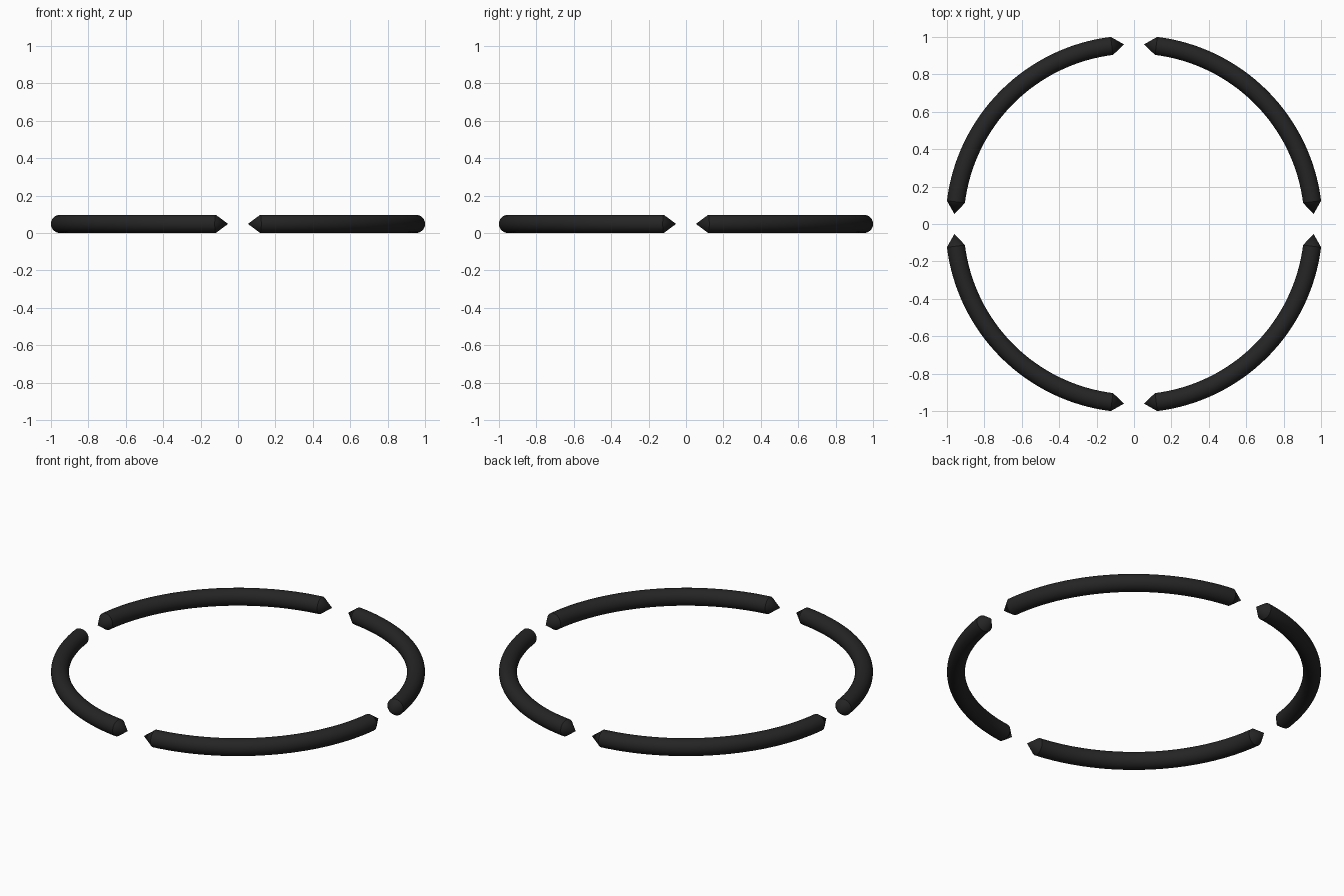
import bpy, bmesh, math
from mathutils import Vector

if "Cube" in bpy.data.objects:
    bpy.data.objects.remove(bpy.data.objects["Cube"])

TUBE = 0.0485          # tube radius
RING = 0.9595          # radius of the tube centre line
END = math.radians(7.1)  # angle from each axis where the tube body stops
TIP = 0.066            # length of the pointed end
SIDES, STEPS = 24, 32

black = bpy.data.materials.new("matte black")
black.diffuse_color = (0.018, 0.018, 0.018, 1)
black.use_nodes = True
black.node_tree.nodes["Principled BSDF"].inputs["Base Color"].default_value = black.diffuse_color


def arc_segment(name, start):
    """Quarter tube with a cone point on each end."""
    bm = bmesh.new()
    rings = []
    a0, a1 = start + END, start + math.pi / 2 - END
    for i in range(STEPS + 1):
        a = a0 + (a1 - a0) * i / STEPS
        ring = []
        for j in range(SIDES):
            t = 2 * math.pi * j / SIDES
            r = RING + TUBE * math.cos(t)
            ring.append(bm.verts.new((r * math.cos(a), r * math.sin(a),
                                      TUBE + TUBE * math.sin(t))))
        rings.append(ring)
    # tube body
    for p, q in zip(rings, rings[1:]):
        for j in range(SIDES):
            k = (j + 1) % SIDES
            bm.faces.new((p[j], p[k], q[k], q[j]))
    # pointed ends, straight along the tangent
    for ring, a, sign in ((rings[0], a0, -1), (rings[-1], a1, 1)):
        centre = Vector((RING * math.cos(a), RING * math.sin(a), TUBE))
        tangent = Vector((-math.sin(a), math.cos(a), 0))
        tip = bm.verts.new(centre + tangent * TIP * sign)
        for j in range(SIDES):
            bm.faces.new((ring[j], ring[(j + 1) % SIDES], tip))
    bmesh.ops.recalc_face_normals(bm, faces=bm.faces)
    mesh = bpy.data.meshes.new(name)
    bm.to_mesh(mesh)
    bm.free()
    mesh.materials.append(black)
    obj = bpy.data.objects.new(name, mesh)
    bpy.context.collection.objects.link(obj)
    bpy.ops.object.select_all(action='DESELECT')
    obj.select_set(True)
    bpy.context.view_layer.objects.active = obj
    bpy.ops.object.shade_smooth_by_angle(angle=math.radians(30))


# four quarter arcs around the ring
for n, name in enumerate(("back_right", "back_left", "front_left", "front_right")):
    arc_segment("ring_arc_" + name, n * math.pi / 2)
